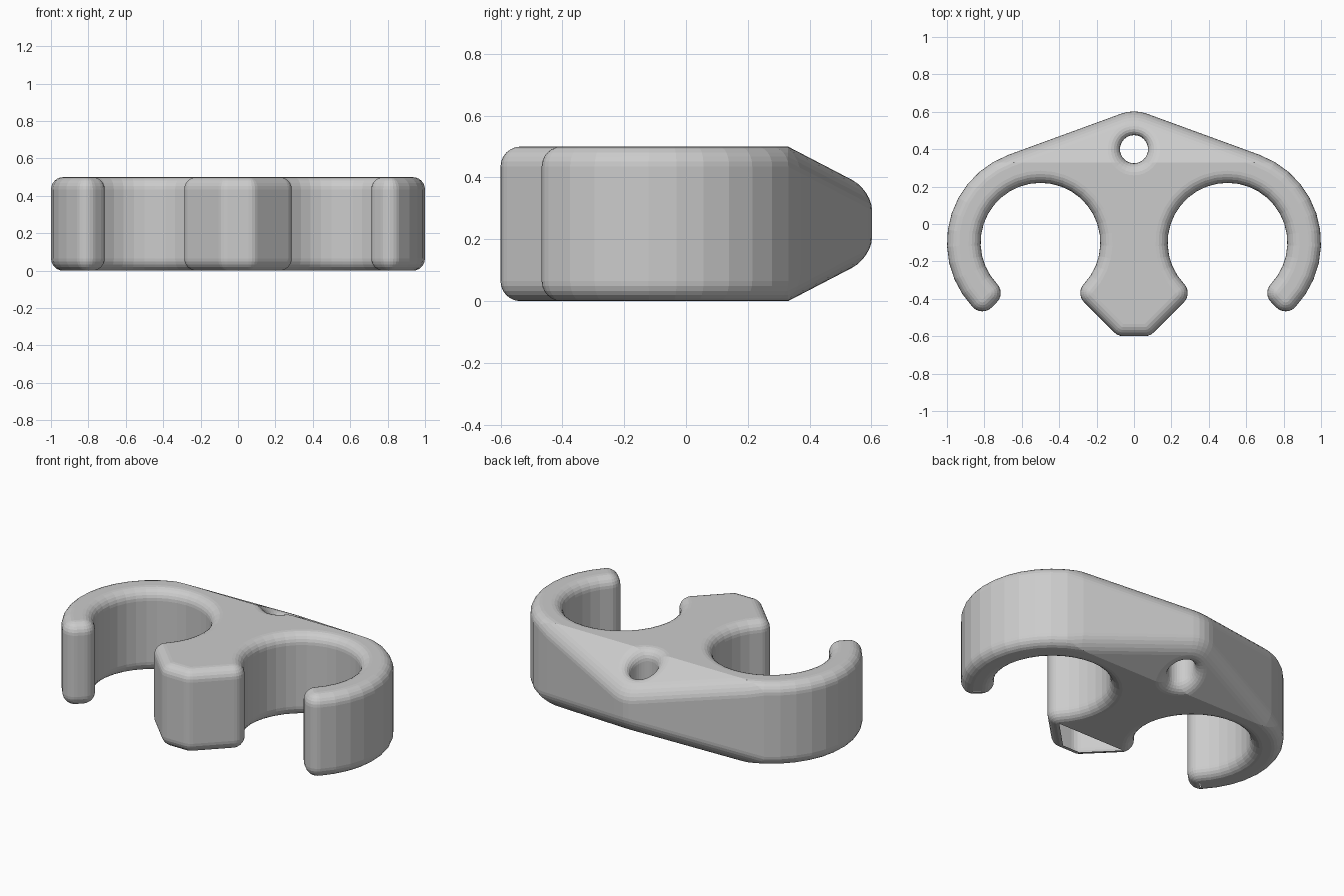
import bpy, bmesh
from math import sin, cos, pi, sqrt, atan2, acos, hypot, radians

if "Cube" in bpy.data.objects:
    bpy.data.objects.remove(bpy.data.objects["Cube"])

H = 0.25                 # half height
BEV, BSEG = 0.065, 6     # rounded edge size and steps
F = 0.07                 # plan corner radius
CX, CY = 0.5, -0.1       # clip centre
RI, RO = 0.32, 0.5       # clip inner and outer radius
AX_Y, AX_R = 0.402, 0.2  # rounded apex
GAP = 0.085              # offset of the 45 degree mouth cut
CREASE, SLOPE = 0.33, 0.52


def tip_centre(d):
    """Centre of a corner fillet touching the mouth cut, at distance d from the clip centre."""
    s = -GAP + F * sqrt(2)
    u = (s + sqrt(2 * d * d - s * s)) / 2
    return u, s - u


ui, vi = tip_centre(RI + F)
uo, vo = tip_centre(RO - F)
ai, ao = atan2(vi, ui), atan2(vo, uo)
dx, dy = CX, CY - AX_Y
tangent = atan2(dy, dx) + acos((AX_R - RO) / hypot(dx, dy))
foot_x = 0.6 + 0.0 - 0.6 + (CX - (0.5 - GAP)) - F * (sqrt(2) - 1)

# Right half of the plan as arcs: cx, cy, radius, convex(+1)/concave(-1), start, end, steps
ARCS = [
    (foot_x, -0.6 + F, F, 1, -pi / 2, -pi / 4, 3),               # foot corner
    (CX - ui, CY + vi, F, 1, -pi / 4, atan2(-vi, ui), 7),        # centre-side lip
    (CX, CY, RI, -1, pi - ai, ai, 26),                           # clip bore
    (CX + ui, CY + vi, F, 1, pi + ai, 5 * pi / 4, 6),            # arm tip, inner
    (CX + uo, CY + vo, F, 1, 5 * pi / 4, 2 * pi + ao, 6),        # arm tip, outer
    (CX, CY, RO, 1, ao, tangent, 11),                            # outer arm
    (0, AX_Y, AX_R, 1, tangent, pi / 2, 2),                      # apex
]


def body_outline(o):
    """Closed plan outline, shrunk into the material by o."""
    pts = []
    for cx, cy, r, s, a0, a1, n in ARCS:
        r -= s * o
        for i in range(n + 1):
            a = a0 + (a1 - a0) * i / n
            pts.append((cx + r * cos(a), cy + r * sin(a)))
    return pts + [(-x, y) for x, y in reversed(pts[:-1])]


def eyelet_outline(o):
    r = 0.075 + o
    return [(r * cos(-2 * pi * i / 32), 0.4 + r * sin(-2 * pi * i / 32)) for i in range(32)]


# Offset/height steps of the rounded wall, bottom to top
upper = [(BEV * (1 - cos(radians(90 * i / BSEG))), H - BEV * (1 - sin(radians(90 * i / BSEG))))
         for i in range(BSEG + 1)]
wall = [(o, -z) for o, z in reversed(upper)] + upper

bm = bmesh.new()
caps = {0: [], 1: []}
for outline in (body_outline, eyelet_outline):
    rings = [[bm.verts.new((x, y, z)) for x, y in outline(o)] for o, z in wall]
    n = len(rings[0])
    for a, b in zip(rings, rings[1:]):
        for i in range(n):
            j = (i + 1) % n
            bm.faces.new((a[i], a[j], b[j], b[i]))
    for k, ring in ((0, rings[0]), (1, rings[-1])):
        caps[k] += [bm.edges.get((ring[i], ring[(i + 1) % n])) for i in range(n)]

# Flat top and bottom around the eyelet
for edges in caps.values():
    bmesh.ops.triangle_fill(bm, edges=edges, use_beauty=True)
bmesh.ops.remove_doubles(bm, verts=bm.verts[:], dist=1e-4)

# Wedge the rear: crease line, then taper towards the apex from both sides
bmesh.ops.bisect_plane(bm, geom=bm.verts[:] + bm.edges[:] + bm.faces[:],
                       plane_co=(0, CREASE, 0), plane_no=(0, 1, 0), dist=1e-5)
for v in bm.verts:
    drop = SLOPE * max(0, v.co.y - CREASE)
    v.co.z = H + v.co.z - (drop if v.co.z > 0 else -drop)
bmesh.ops.recalc_face_normals(bm, faces=bm.faces[:])

mesh = bpy.data.meshes.new("double_clip")
bm.to_mesh(mesh)
bm.free()
bpy.context.collection.objects.link(bpy.data.objects.new("double_clip", mesh))
